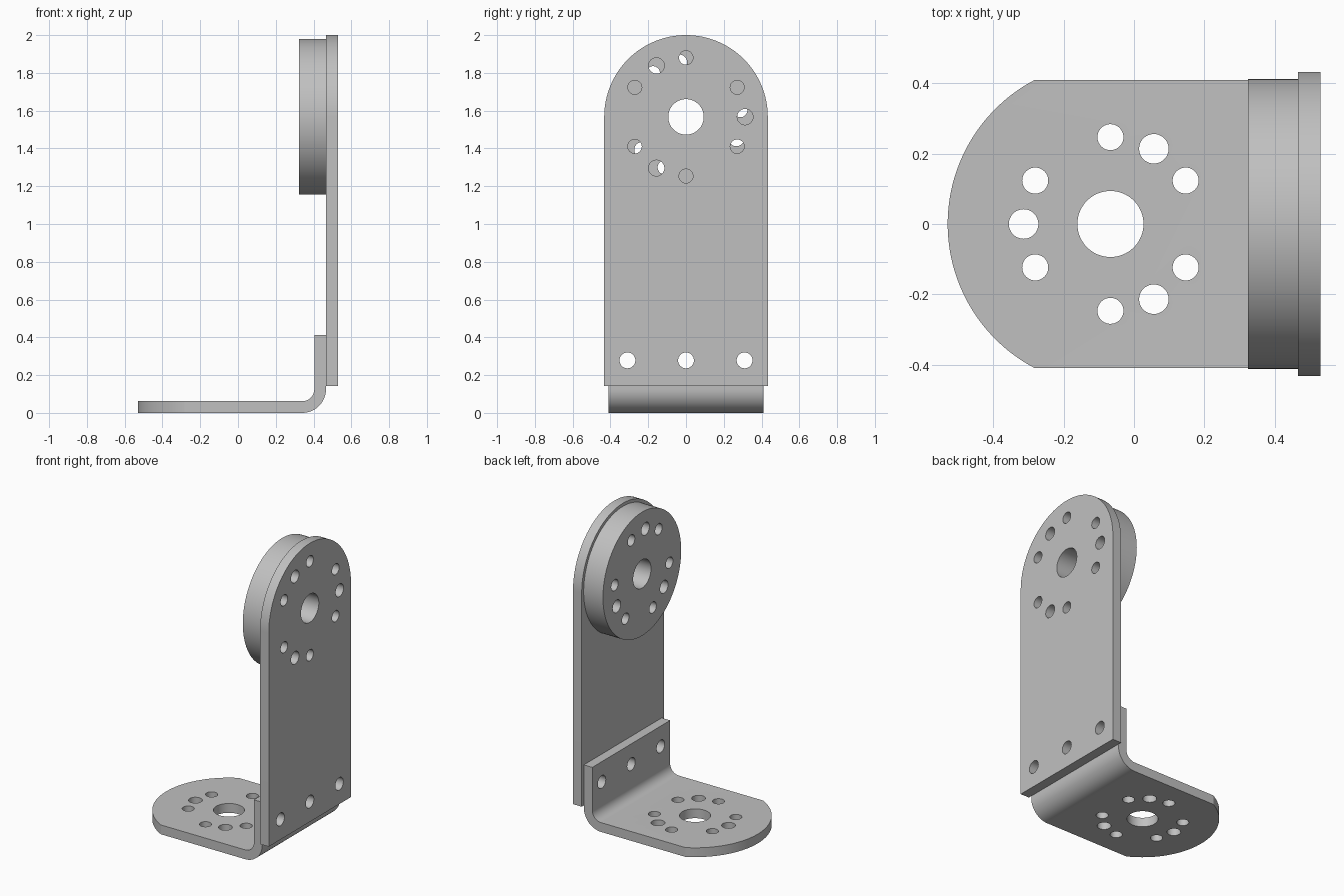
import bpy, bmesh
from math import sin, cos, pi, radians
from mathutils import Vector

if "Cube" in bpy.data.objects:
    bpy.data.objects.remove(bpy.data.objects["Cube"], do_unlink=True)

metal = bpy.data.materials.new("light grey metal")
metal.use_nodes = True
GREY = (0.53, 0.53, 0.53, 1)
metal.diffuse_color = GREY
metal.node_tree.nodes["Principled BSDF"].inputs["Base Color"].default_value = GREY

# Axis along which a flat outline (a, b) is extruded by t
PLACE = {
    "x": lambda a, b, t: (t, a, b),
    "y": lambda a, b, t: (a, t, b),
    "z": lambda a, b, t: (a, b, t),
}


def arc(a, b, r, start, end, steps):
    angles = [radians(start + (end - start) * i / steps) for i in range(steps + 1)]
    return [(a + r * cos(t), b + r * sin(t)) for t in angles]


def circle(a, b, r, steps=40):
    return arc(a, b, r, 0, 360, steps)[:-1]


def prism(name, outlines, axis, low, high):
    """Extrude one or more closed outlines along an axis."""
    bm = bmesh.new()
    for outline in outlines:
        face = bm.faces.new([bm.verts.new(PLACE[axis](a, b, low)) for a, b in outline])
        top = bmesh.ops.extrude_face_region(bm, geom=[face])["geom"]
        verts = [v for v in top if isinstance(v, bmesh.types.BMVert)]
        bmesh.ops.translate(bm, verts=verts, vec=Vector(PLACE[axis](0, 0, high - low)))
    bmesh.ops.recalc_face_normals(bm, faces=bm.faces)
    mesh = bpy.data.meshes.new(name)
    bm.to_mesh(mesh)
    bm.free()
    mesh.materials.append(metal)
    obj = bpy.data.objects.new(name, mesh)
    bpy.context.collection.objects.link(obj)
    return obj


def combine(obj, tool, operation="DIFFERENCE"):
    """Apply a boolean and discard the tool."""
    mod = obj.modifiers.new("cut", "BOOLEAN")
    mod.operation, mod.solver, mod.object = operation, "EXACT", tool
    tool.hide_render = True
    graph = bpy.context.evaluated_depsgraph_get()
    result = bpy.data.meshes.new_from_object(obj.evaluated_get(graph))
    obj.modifiers.clear()
    obj.data = result
    bpy.data.objects.remove(tool, do_unlink=True)


def horn_holes(a, b, ring, first):
    """Centre bore plus three triples of holes, the middle one larger."""
    holes = [circle(a, b, 0.094, 64)]
    for triple in range(3):
        for step, r in ((-30, 0.037), (0, 0.042), (30, 0.037)):
            t = radians(first + 120 * triple + step)
            holes.append(circle(a + ring * cos(t), b + ring * sin(t), r))
    return holes


AXIS_Z = 1.567
BASE_X = -0.067
screw_holes = [circle(y, 0.278, 0.042) for y in (-0.31, 0, 0.31)]

# Upright arm with a rounded top
arm_outline = arc(0, AXIS_Z, 0.433, 0, 180, 64) + [(-0.433, 0.143), (0.433, 0.143)]
arm = prism("upright_arm", [arm_outline], "x", 0.466, 0.53)
combine(arm, prism("arm_cutter", horn_holes(0, AXIS_Z, 0.313, 0) + screw_holes, "x", 0.3, 0.7))

# Round hub disc on the inner side of the arm
disc = prism("hub_disc", [circle(0, AXIS_Z, 0.412, 128)], "x", 0.324, 0.466)
combine(disc, prism("disc_cutter", horn_holes(0, AXIS_Z, 0.29, 97), "x", 0.2, 0.6))

# Bent foot bracket: L profile, rounded end, then holes
profile = ([(-0.7, 0), *arc(0.34, 0.126, 0.126, -90, 0, 20), (0.466, 0.413), (0.404, 0.413)]
           + arc(0.34, 0.126, 0.064, 0, -90, 20) + [(-0.7, 0.062)])
bracket = prism("foot_bracket", [profile], "y", -0.41, 0.41)
end_plan = arc(BASE_X, 0, 0.463, 90, 270, 96) + [(0.8, -0.463), (0.8, 0.463)]
combine(bracket, prism("end_cutter", [end_plan], "z", -0.2, 0.7), "INTERSECT")
combine(bracket, prism("base_cutter", horn_holes(BASE_X, 0, 0.247, 60), "z", -0.1, 0.1))
combine(bracket, prism("wall_cutter", screw_holes, "x", 0.37, 0.6))

# Smooth the curves, keep the edges crisp
for obj in bpy.context.view_layer.objects:
    obj.select_set(obj in (arm, disc, bracket))
bpy.context.view_layer.objects.active = arm
bpy.ops.object.shade_smooth_by_angle(angle=radians(25))
